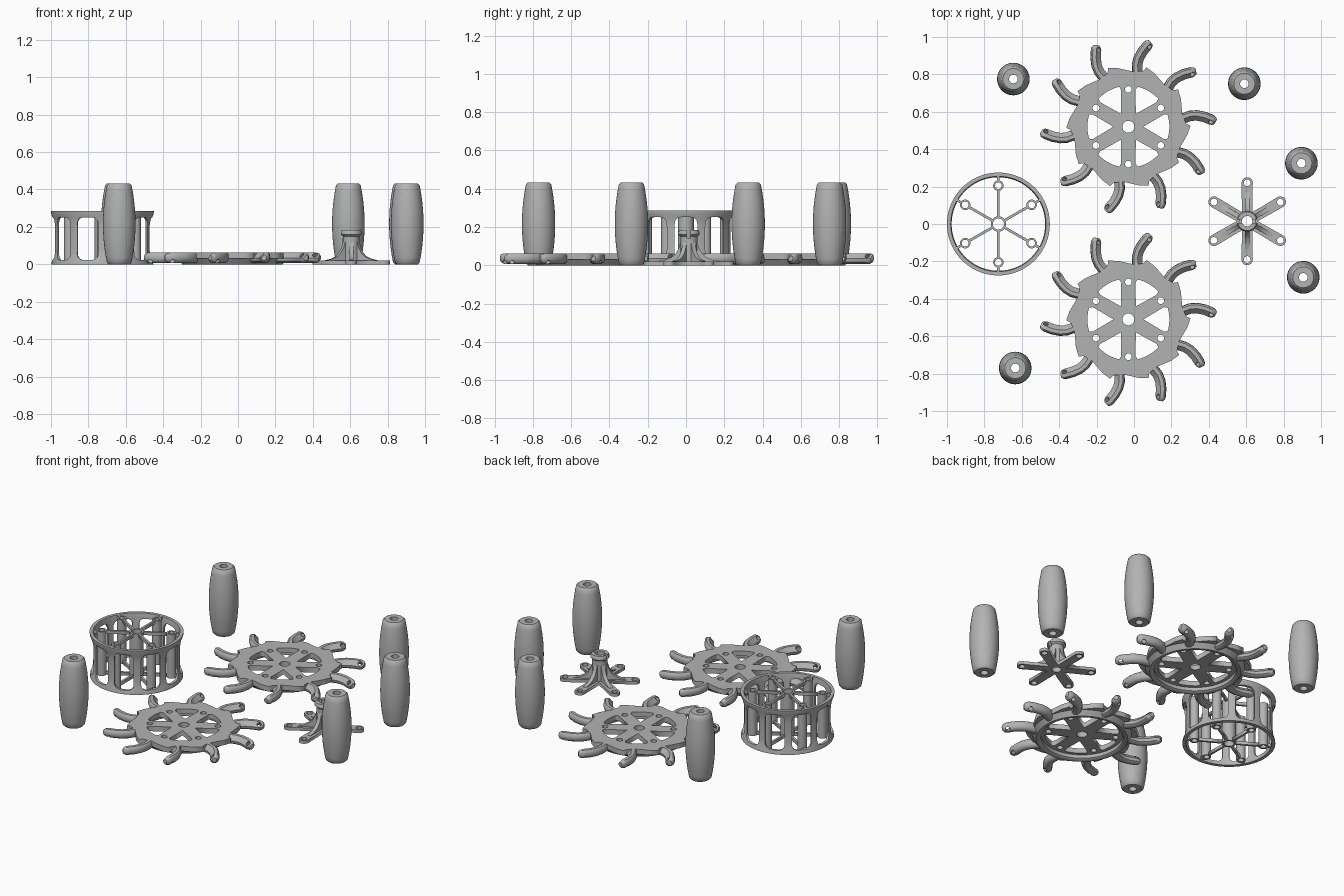
import bpy, bmesh
from math import sin, cos, pi, radians
from mathutils import Matrix, Vector

cube = bpy.data.objects.get("Cube")
if cube:
    bpy.data.objects.remove(cube)

grey = bpy.data.materials.new("plain grey")
grey.use_nodes = True
grey.diffuse_color = (0.45, 0.45, 0.45, 1)
grey.node_tree.nodes["Principled BSDF"].inputs["Base Color"].default_value = (0.45, 0.45, 0.45, 1)


def polar(r, deg):
    return (r * cos(radians(deg)), r * sin(radians(deg)))


def circle(r, cx=0, cy=0, n=24):
    return [(cx + r * cos(2 * pi * i / n), cy + r * sin(2 * pi * i / n)) for i in range(n)]


def flat_shape(bm, loops, z0, z1, matrix=Matrix()):
    """Filled outline with holes, extruded from z0 to z1."""
    cu = bpy.data.curves.new("outline", 'CURVE')
    cu.dimensions, cu.fill_mode, cu.extrude = '2D', 'BOTH', (z1 - z0) / 2
    for loop in loops:
        s = cu.splines.new('POLY')
        s.points.add(len(loop) - 1)
        for p, (x, y) in zip(s.points, loop):
            p.co = (x, y, 0, 1)
        s.use_cyclic_u = True
    ob = bpy.data.objects.new("outline", cu)
    bpy.context.collection.objects.link(ob)
    me = bpy.data.meshes.new_from_object(ob.evaluated_get(bpy.context.evaluated_depsgraph_get()))
    me.transform(matrix @ Matrix.Translation((0, 0, (z0 + z1) / 2)))
    bm.from_mesh(me)
    bpy.data.objects.remove(ob)
    bpy.data.curves.remove(cu)
    bpy.data.meshes.remove(me)


def skin(bm, rings, closed):
    """Quads between successive rings of vertices."""
    vs = [[bm.verts.new(p) for p in ring] for ring in rings]
    n = len(vs[0])
    for k in range(len(vs) if closed else len(vs) - 1):
        a, b = vs[k], vs[(k + 1) % len(vs)]
        for j in range(n):
            bm.faces.new((a[j], a[(j + 1) % n], b[(j + 1) % n], b[j]))
    if not closed:
        bm.faces.new(vs[0])
        bm.faces.new(vs[-1])


def lathe(bm, profile, n=48, cx=0, cy=0):
    skin(bm, [[(cx + r * cos(2 * pi * i / n), cy + r * sin(2 * pi * i / n), z)
               for r, z in profile] for i in range(n)], True)


def tube(bm, r_in, r_out, z0, z1, n=32, cx=0, cy=0):
    lathe(bm, [(r_in, z0), (r_out, z0), (r_out, z1), (r_in, z1)], n, cx, cy)


def make(name, bm, loc=(0, 0, 0)):
    bmesh.ops.remove_doubles(bm, verts=bm.verts, dist=0.00005)
    bmesh.ops.recalc_face_normals(bm, faces=bm.faces)
    me = bpy.data.meshes.new(name)
    bm.to_mesh(me)
    bm.free()
    me.materials.append(grey)
    ob = bpy.data.objects.new(name, me)
    ob.location = loc
    bpy.context.collection.objects.link(ob)
    return ob


def cut(ob, cutter_bm):
    cutter = make("cutter", cutter_bm, ob.location)
    cutter.hide_render = True
    mod = ob.modifiers.new("cut", 'BOOLEAN')
    mod.operation, mod.solver, mod.object = 'DIFFERENCE', 'EXACT', cutter
    me = bpy.data.meshes.new_from_object(ob.evaluated_get(bpy.context.evaluated_depsgraph_get()))
    ob.modifiers.clear()
    ob.data = me
    bpy.data.objects.remove(cutter)


def smooth(ob, angle=35):
    bpy.ops.object.select_all(action='DESELECT')
    ob.select_set(True)
    bpy.context.view_layer.objects.active = ob
    bpy.ops.object.shade_smooth_by_angle(angle=radians(angle))


SPOKES = [30 + 60 * i for i in range(6)]
ARMS = [5 + 36 * i for i in range(10)]

# Barrel rollers with a through bore
half = 0.216
barrel = [(0.087 - 0.021 * (t / 8) ** 2, half + (half - 0.01) * t / 8) for t in range(-8, 9)]
barrel = [(0.023, 0), (0.056, 0)] + barrel + [(0.056, 2 * half), (0.023, 2 * half)]
spots = [(-0.645, 0.775), (0.59, 0.75), (0.895, 0.325), (0.905, -0.285), (-0.635, -0.77)]
for i, (x, y) in enumerate(spots):
    bm = bmesh.new()
    lathe(bm, barrel)
    smooth(make(f"roller_{i + 1}", bm, (x, y, 0)))

# Toothed wheel plates
outline = []
for a in ARMS:
    outline += [polar(0.31, a - 2), polar(0.295, a + 7), polar(0.318, a + 23), polar(0.332, a + 32)]
windows = []
for c in range(0, 360, 60):
    windows.append([polar(0.08, c), polar(0.2, c - 19)] +
                   [polar(0.219, c + d) for d in range(-17, 18, 2)] + [polar(0.2, c + 19)])
pin_holes = [circle(0.018, *polar(0.2, a)) for a in SPOKES]

# Hooked arms: (radius, angle offset, scale) path and a section with a sloping face
path = [(0.25, 0, 1), (0.30, 4, 1), (0.335, 5.2, 1), (0.37, 4.6, 1), (0.41, 2.5, 1),
        (0.445, 0, 1), (0.459, -1, 0.85), (0.468, -1.7, 0.5)]
section = [(0.027, 0.032), (0.024, 0.054), (0.016, 0.062), (-0.004, 0.062), (-0.029, 0.034),
           (-0.025, 0.017), (-0.012, 0.008), (0.006, 0.007), (0.02, 0.015)]
for label, y in (("back", 0.52), ("front", -0.51)):
    place = (-0.03, y, 0)
    bm = bmesh.new()
    flat_shape(bm, [outline, circle(0.032)] + windows + pin_holes, 0.03, 0.062)
    make(f"{label}_wheel_plate", bm, place)

    bm = bmesh.new()
    lathe(bm, [(0.24, 0.035), (0.24, 0.008), (0.252, 0), (0.268, 0), (0.293, 0.032), (0.293, 0.04)], 60)
    smooth(make(f"{label}_wheel_rim", bm, place))

    bm, holes = bmesh.new(), bmesh.new()
    for a in ARMS:
        pts = [Vector(polar(r, a + d)) for r, d, s in path]
        rings = []
        for k, p in enumerate(pts):
            t = (pts[min(k + 1, len(pts) - 1)] - pts[max(k - 1, 0)]).normalized()
            side, s = Vector((-t.y, t.x)), path[k][2]
            rings.append([(*(p + side * u * s), 0.035 + (z - 0.035) * s) for u, z in section])
        skin(bm, rings, False)
        # tilted screw hole through the sloping face
        tip = Vector((*polar(0.442, a), 0.035))
        axis = Vector((sin(radians(a)), -cos(radians(a)), 1))
        turn = axis.to_track_quat('Z', 'Y').to_matrix().to_4x4()
        bmesh.ops.create_cone(holes, cap_ends=True, segments=16, radius1=0.013, radius2=0.013,
                              depth=0.15, matrix=Matrix.Translation(tip) @ turn)
    arms = make(f"{label}_wheel_arms", bm, place)
    cut(arms, holes)
    smooth(arms, 40)

# Cage drum: flared wall with rounded windows
DRUM, H = (-0.725, 0, 0), 0.285
bm = bmesh.new()
lathe(bm, [(0.25, 0), (0.272, 0), (0.271, 0.012), (0.263, 0.035), (0.259, 0.08), (0.259, 0.2),
           (0.264, 0.245), (0.274, 0.27), (0.275, H), (0.255, H), (0.25, 0.26)], 80)
wall = make("cage_wall", bm, DRUM)
slot = []
for cx, cy, start in ((0.025, 0.08, 0), (-0.025, 0.08, 90), (-0.025, -0.08, 180), (0.025, -0.08, 270)):
    for d in range(0, 91, 15):
        x, y = polar(0.034, start + d)
        slot.append((cx + x, cy + y))
holes = bmesh.new()
for i in range(10):
    flat_shape(holes, [slot], 0.205, 0.33, Matrix.Translation((0, 0, 0.137))
               @ Matrix.Rotation(radians(36 * i), 4, 'Z') @ Matrix.Rotation(pi / 2, 4, 'Y')
               @ Matrix.Rotation(pi / 2, 4, 'Z'))
cut(wall, holes)
smooth(wall)

# Cage hub, pillars and the spokes at both ends
bm = bmesh.new()
tube(bm, 0.03, 0.041, 0, H)
for a in SPOKES:
    tube(bm, 0.018, 0.028, 0, H, 24, *polar(0.205, a))
smooth(make("cage_pillars", bm, DRUM))
bm = bmesh.new()
for a in SPOKES:
    for z in (0, H - 0.02):
        for r0, r1 in ((0.036, 0.182), (0.228, 0.256)):
            bar = [(r0, -0.007), (r1, -0.007), (r1, 0.007), (r0, 0.007)]
            flat_shape(bm, [bar], z, z + 0.02, Matrix.Rotation(radians(a), 4, 'Z'))
make("cage_spokes", bm, DRUM)

# Star bracket: flat six-armed base, curved ribs, collared hub
STAR = (0.605, 0.015, 0)
outline = []
for a in SPOKES:
    cx, cy = polar(0.205, a)
    for d in range(-90, 91, 15):
        x, y = polar(0.03, a + d)
        outline.append((cx + x, cy + y))
    outline.append(polar(0.056, a + 30))
bm = bmesh.new()
flat_shape(bm, [outline, circle(0.028)] + [circle(0.018, *polar(0.205, a)) for a in SPOKES], 0, 0.02)
make("star_base", bm, STAR)

rib = [(0.036, 0.01), (0.155, 0.01), (0.155, 0.022), (0.12, 0.029), (0.09, 0.042),
       (0.068, 0.062), (0.053, 0.09), (0.044, 0.12), (0.036, 0.12)]
bm = bmesh.new()
for a in SPOKES:
    flat_shape(bm, [rib], -0.012, 0.012,
               Matrix.Rotation(radians(a), 4, 'Z') @ Matrix.Rotation(pi / 2, 4, 'X'))
smooth(make("star_ribs", bm, STAR))

bm = bmesh.new()
lathe(bm, [(0.028, 0), (0.045, 0), (0.045, 0.15), (0.056, 0.16), (0.056, 0.172), (0.05, 0.183),
           (0.028, 0.183)], 40)
hub = make("star_hub", bm, STAR)
holes = bmesh.new()
bmesh.ops.create_cube(holes, size=1, matrix=Matrix.Translation((0, 0, 0.18)) @ Matrix.Diagonal((0.2, 0.018, 0.08, 1)))
cut(hub, holes)
smooth(hub)
